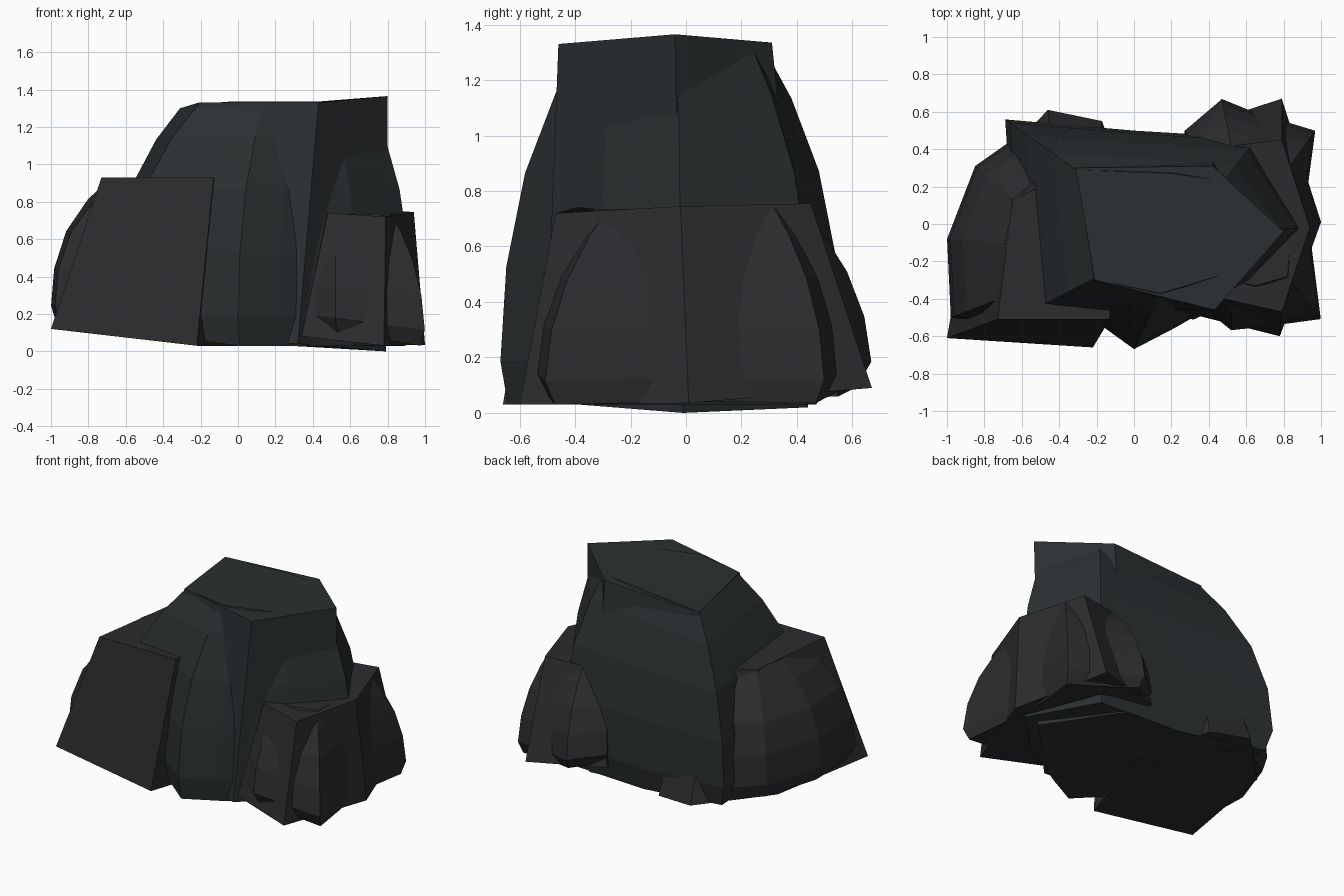
import bpy

def material(name, rgb):
    m = bpy.data.materials.new(name)
    m.diffuse_color = (*rgb, 1)
    return m

def loft(name, rings, mat):
    """Skin a stack of equal-length point rings into a closed, flat-faced stone."""
    n = len(rings[0])
    verts = [p for r in rings for p in r]
    faces = [tuple(reversed(range(n))), tuple(range(len(verts) - n, len(verts)))]
    for k in range(len(rings) - 1):
        for i in range(n):
            j = (i + 1) % n
            faces.append((k*n + i, k*n + j, (k+1)*n + j, (k+1)*n + i))
    me = bpy.data.meshes.new(name)
    me.from_pydata(verts, [], faces)
    me.materials.append(mat)
    ob = bpy.data.objects.new(name, me)
    bpy.context.collection.objects.link(ob)
    return ob

def weathered(name, base, top, z_top, mat, z_base, toe=0.92, power=3):
    """Rounded stone: walls stay steep low down and curl in towards the top."""
    cx = sum(p[0] for p in base) / len(base)
    cy = sum(p[1] for p in base) / len(base)
    rings = []
    for t in (0, 0.12, 0.38, 0.64, 0.86, 1):
        f = t ** power
        s = toe if t == 0 else 1
        ring = []
        for (bx, by), (tx, ty) in zip(base, top):
            x = cx + (bx - cx) * s
            y = cy + (by - cy) * s
            z0, z1 = z_base(bx), z_top(tx)
            ring.append((x + (tx - x) * f, y + (ty - y) * f, z0 + (z1 - z0) * t))
        rings.append(ring)
    return loft(name, rings, mat)

slate = material("slate", (0.024, 0.029, 0.031))
stone = material("stone", (0.025, 0.025, 0.029))

# Tall central rock: angular block plus rounded stone
loft("central_block", [
    [(-0.42, -0.46, 0.07), (0.32, -0.51, 0.04), (0.79, -0.01, 0.00),
     (0.45, 0.44, 0.02), (-0.50, 0.44, 0.09)],
    [(-0.21, -0.30, 1.33), (0.43, -0.46, 1.33), (0.80, -0.04, 1.365),
     (0.42, 0.31, 1.335), (-0.31, 0.30, 1.30)]], slate)
weathered("central_rounded",
    [(-0.62, -0.50), (-0.18, -0.54), (0.00, -0.67), (0.23, -0.55), (0.64, -0.31),
     (0.93, -0.02), (0.66, 0.46), (0.00, 0.50), (-0.69, 0.56)],
    [(-0.21, -0.29), (-0.05, -0.33), (0.14, -0.37), (0.28, -0.33), (0.50, -0.26),
     (0.71, -0.03), (0.48, 0.23), (0.20, 0.27), (-0.31, 0.29)],
    lambda x: 1.335 + 0.22 * min(x + 0.15, 0), slate,
    lambda x: 0.03 - 0.12 * min(x, 0), 0.95, 2.7)

# Left rock
loft("left_block", [
    [(-1.00, -0.61, 0.12), (-0.22, -0.66, 0.03), (0.00, 0.00, 0.03),
     (-0.17, 0.55, 0.06), (-0.46, 0.61, 0.09), (-0.86, 0.20, 0.12)],
    [(-0.73, -0.51, 0.93), (-0.13, -0.51, 0.93), (-0.10, 0.00, 0.92),
     (-0.25, 0.30, 0.91), (-0.43, 0.30, 0.91), (-0.65, 0.13, 0.92)]], stone)
weathered("left_rounded",
    [(-0.98, -0.50), (-0.70, -0.54), (-0.20, -0.56), (-0.08, 0.30),
     (-0.50, 0.50), (-0.68, 0.43), (-0.85, 0.31), (-1.00, -0.08)],
    [(-0.64, -0.37), (-0.50, -0.40), (-0.25, -0.40), (-0.20, 0.10),
     (-0.46, 0.19), (-0.54, 0.18), (-0.64, 0.13), (-0.69, -0.10)],
    lambda x: 0.92, stone, lambda x: 0.03 - 0.12 * x)

# Right rock
loft("right_block", [
    [(0.34, -0.49, 0.08), (0.78, -0.60, 0.03), (1.00, 0.01, 0.035),
     (0.79, 0.67, 0.09), (0.27, 0.50, 0.12)],
    [(0.48, -0.40, 0.74), (0.79, -0.47, 0.72), (0.94, -0.02, 0.745),
     (0.79, 0.45, 0.755), (0.40, 0.40, 0.74)]], stone)
weathered("right_rounded",
    [(0.37, -0.45), (0.52, -0.57), (0.70, -0.55), (1.00, -0.51), (0.95, -0.12),
     (0.93, 0.20), (0.97, 0.50), (0.64, 0.60), (0.47, 0.67), (0.27, 0.50)],
    [(0.48, -0.26), (0.52, -0.30), (0.65, -0.33), (0.82, -0.28), (0.84, -0.05),
     (0.82, 0.15), (0.84, 0.32), (0.64, 0.40), (0.52, 0.42), (0.40, 0.30)],
    lambda x: 0.735, stone, lambda x: 0.18 - 0.15 * x, 0.93, 2.3)
